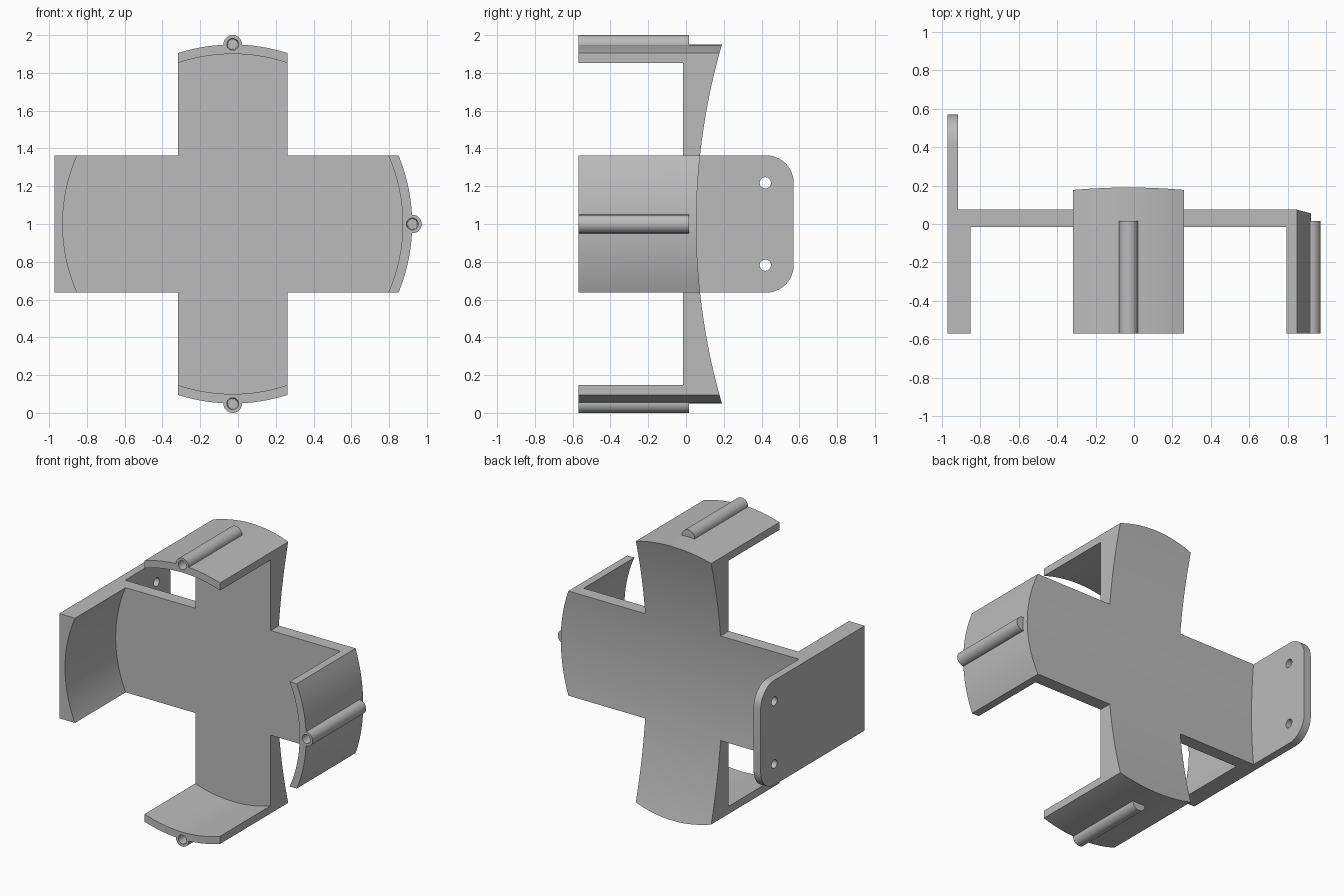
import bpy, bmesh, math
from mathutils import Matrix, Vector

if "Cube" in bpy.data.objects:
    bpy.data.objects.remove(bpy.data.objects["Cube"])

CX, CZ = -0.028, 1.0           # axis of the round shell
R_OUT, R_IN = 0.95, 0.90
HW, HH = 0.289, 0.363          # half widths of upright and sideways arms
LEFT, FRONT, BACK = -0.972, -0.57, 0.57

grey = bpy.data.materials.new("plain grey")
grey.diffuse_color = (0.5, 0.5, 0.5, 1)
grey.use_nodes = True
grey.node_tree.nodes["Principled BSDF"].inputs["Base Color"].default_value = grey.diffuse_color


def prism(name, pts, a, b, axis='Y'):
    """Extrude a 2D outline: (x, z) along y, or (y, z) along x."""
    put = (lambda p, t: (p[0], t, p[1])) if axis == 'Y' else (lambda p, t: (t, p[0], p[1]))
    bm = bmesh.new()
    lo = [bm.verts.new(put(p, a)) for p in pts]
    hi = [bm.verts.new(put(p, b)) for p in pts]
    bm.faces.new(lo)
    bm.faces.new(hi[::-1])
    n = len(pts)
    for i in range(n):
        j = (i + 1) % n
        bm.faces.new((lo[j], lo[i], hi[i], hi[j]))
    bmesh.ops.recalc_face_normals(bm, faces=bm.faces)
    return finish(name, bm)


def rod(name, x, z, r1, r2, y1, y2, seg=40):
    """Round bar along y, radius r1 at y1 and r2 at y2."""
    bm = bmesh.new()
    m = Matrix.Translation((x, (y1 + y2) / 2, z)) @ Matrix.Rotation(-math.pi / 2, 4, 'X')
    bmesh.ops.create_cone(bm, cap_ends=True, segments=seg, radius1=r1, radius2=r2,
                          depth=y2 - y1, matrix=m)
    return finish(name, bm)


def finish(name, bm):
    me = bpy.data.meshes.new(name)
    bm.to_mesh(me)
    bm.free()
    me.materials.append(grey)
    ob = bpy.data.objects.new(name, me)
    bpy.context.collection.objects.link(ob)
    return ob


def combine(ob, tool, op):
    bpy.context.view_layer.objects.active = ob
    m = ob.modifiers.new("bool", 'BOOLEAN')
    m.operation, m.solver, m.object = op, 'EXACT', tool
    bpy.ops.object.modifier_apply(modifier=m.name)
    bpy.data.objects.remove(tool, do_unlink=True)


def arc(cx, cy, r, a0, a1, n):
    return [(cx + r * math.cos(a0 + (a1 - a0) * i / n),
             cy + r * math.sin(a0 + (a1 - a0) * i / n)) for i in range(n + 1)]


# cross outline: three rounded ends and one flat end
ta, tb = math.asin(HH / R_OUT), math.asin(HW / R_OUT)
q = math.pi / 2
outline = (arc(CX, CZ, R_OUT, -ta, ta, 24) + [(CX + HW, CZ + HH)]
           + arc(CX, CZ, R_OUT, q - tb, q + tb, 24)
           + [(CX - HW, CZ + HH), (LEFT, CZ + HH), (LEFT, CZ - HH), (CX - HW, CZ - HH)]
           + arc(CX, CZ, R_OUT, 3 * q - tb, 3 * q + tb, 24) + [(CX + HW, CZ - HH)])
bracket = prism("cross_bracket", outline, FRONT, 0.3)

# round pocket in front, leaving the four curved walls
combine(bracket, rod("pocket_cutter", CX, CZ, R_IN, R_IN, -0.8, -0.015, 128), 'DIFFERENCE')

# hollow cylindrical back
R_BACK = 3.41
t = math.asin(1.1 / R_BACK)
hollow = arc(0.055 + R_BACK, CZ, R_BACK, math.pi - t, math.pi + t, 48) + [(0.9, -0.1), (0.9, 2.1)]
combine(bracket, prism("back_cutter", hollow, -1.3, 1.3, 'X'), 'DIFFERENCE')

# mounting tab with rounded rear corners and two screw holes
cr = 0.145
tab = ([(0.0, CZ - HH)] + arc(BACK - cr, CZ - HH + cr, cr, -q, 0, 12)
       + arc(BACK - cr, CZ + HH - cr, cr, 0, q, 12) + [(0.0, CZ + HH)])
plate = prism("mounting_tab", tab, LEFT, -0.918, 'X')
for z in (CZ - 0.218, CZ + 0.218):
    ring = arc(0.42, z, 0.03, 0, 2 * math.pi, 28)[:-1]
    combine(plate, prism("screw_hole_cutter", ring, -1.1, -0.8, 'X'), 'DIFFERENCE')
combine(bracket, plate, 'UNION')

# screw bosses on the three curved walls, each with a blind hole
spots = [(CX + 0.951 * math.cos(a), CZ + 0.951 * math.sin(a)) for a in (0, q, -q)]
for x, z in spots:
    combine(bracket, rod("screw_boss", x, z, 0.049, 0.049, FRONT, 0.015), 'UNION')
for x, z in spots:
    combine(bracket, rod("boss_hole_cutter", x, z, 0.031, 0.026, FRONT - 0.01, FRONT + 0.3), 'DIFFERENCE')

bpy.ops.object.select_all(action='DESELECT')
bracket.select_set(True)
bpy.context.view_layer.objects.active = bracket
bpy.ops.object.shade_smooth_by_angle(angle=math.radians(25))
